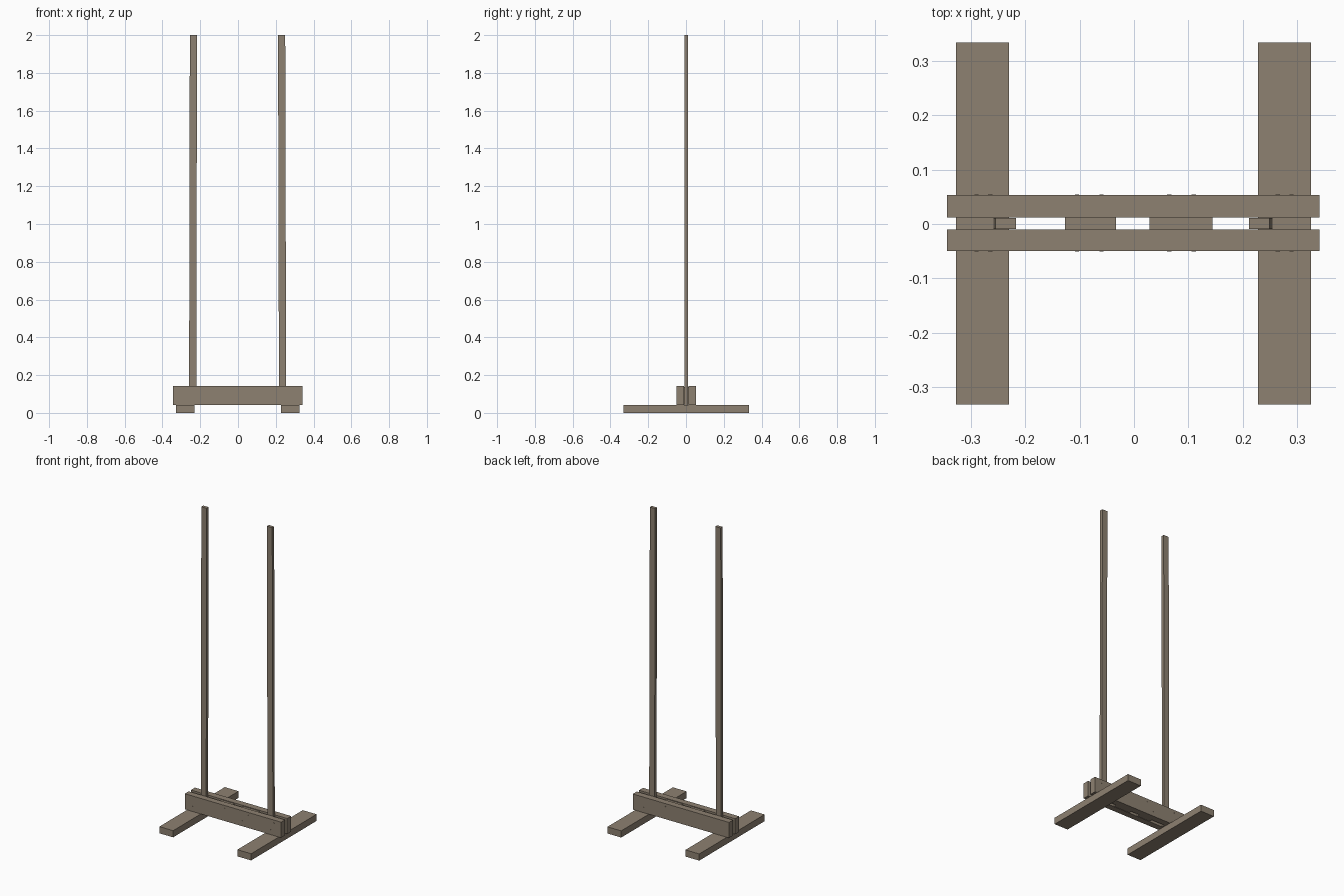
import bpy, bmesh
from mathutils import Matrix

if "Cube" in bpy.data.objects:
    bpy.data.objects.remove(bpy.data.objects["Cube"], do_unlink=True)

COLOUR = (0.27, 0.22, 0.165, 1)
wood = bpy.data.materials.new("weathered wood")
wood.use_nodes = True
wood.diffuse_color = COLOUR
bsdf = wood.node_tree.nodes["Principled BSDF"]
bsdf.inputs["Base Color"].default_value = COLOUR
bsdf.inputs["Roughness"].default_value = 0.8


def finish(name, bm):
    mesh = bpy.data.meshes.new(name)
    bm.to_mesh(mesh)
    bm.free()
    mesh.materials.append(wood)
    obj = bpy.data.objects.new(name, mesh)
    bpy.context.scene.collection.objects.link(obj)
    return obj


def plank(name, x, y, z, lean=0):
    """Box between (min, max) pairs; lean shifts the top along x."""
    bm = bmesh.new()
    bmesh.ops.create_cube(bm, size=1)
    for v in bm.verts:
        top = v.co.z > 0
        v.co = (x[v.co.x > 0] + lean * top, y[v.co.y > 0], z[top])
    return finish(name, bm)


BACK, FRONT = 0.053, -0.05
BEAM_Z = (0.043, 0.143)

# Feet lying front to back
plank("right_foot", (-0.328, -0.23), (-0.332, 0.334), (0, 0.043))
plank("left_foot", (0.228, 0.326), (-0.332, 0.334), (0, 0.043))

# Two cross beams clamping the poles
plank("front_beam", (-0.344, 0.342), (FRONT, -0.01), BEAM_Z)
plank("back_beam", (-0.344, 0.342), (0.012, BACK), BEAM_Z)

# Slightly leaning poles
plank("right_pole", (-0.259, -0.221), (-0.009, 0.011), (0.043, 2), 0.004)
plank("left_pole", (0.217, 0.255), (-0.009, 0.011), (0.043, 2), -0.005)

# Spacer blocks between the beams
plank("right_spacer", (-0.127, -0.033), (-0.01, 0.012), (0.045, 0.138))
plank("left_spacer", (0.029, 0.145), (-0.01, 0.012), (0.045, 0.138))

# Nail heads on the outer beam faces
bm = bmesh.new()
for y in (FRONT, BACK):
    for low_x, high_x in ((-0.29, -0.265), (-0.105, -0.06), (0.065, 0.11), (0.265, 0.29)):
        for x, z in ((low_x, 0.075), (high_x, 0.122)):
            place = Matrix.Translation((x, y, z)) @ Matrix.Rotation(1.5708, 4, "X")
            bmesh.ops.create_cone(bm, cap_ends=True, segments=8, radius1=0.004,
                                  radius2=0.004, depth=0.002, matrix=place)
finish("nail_heads", bm)
